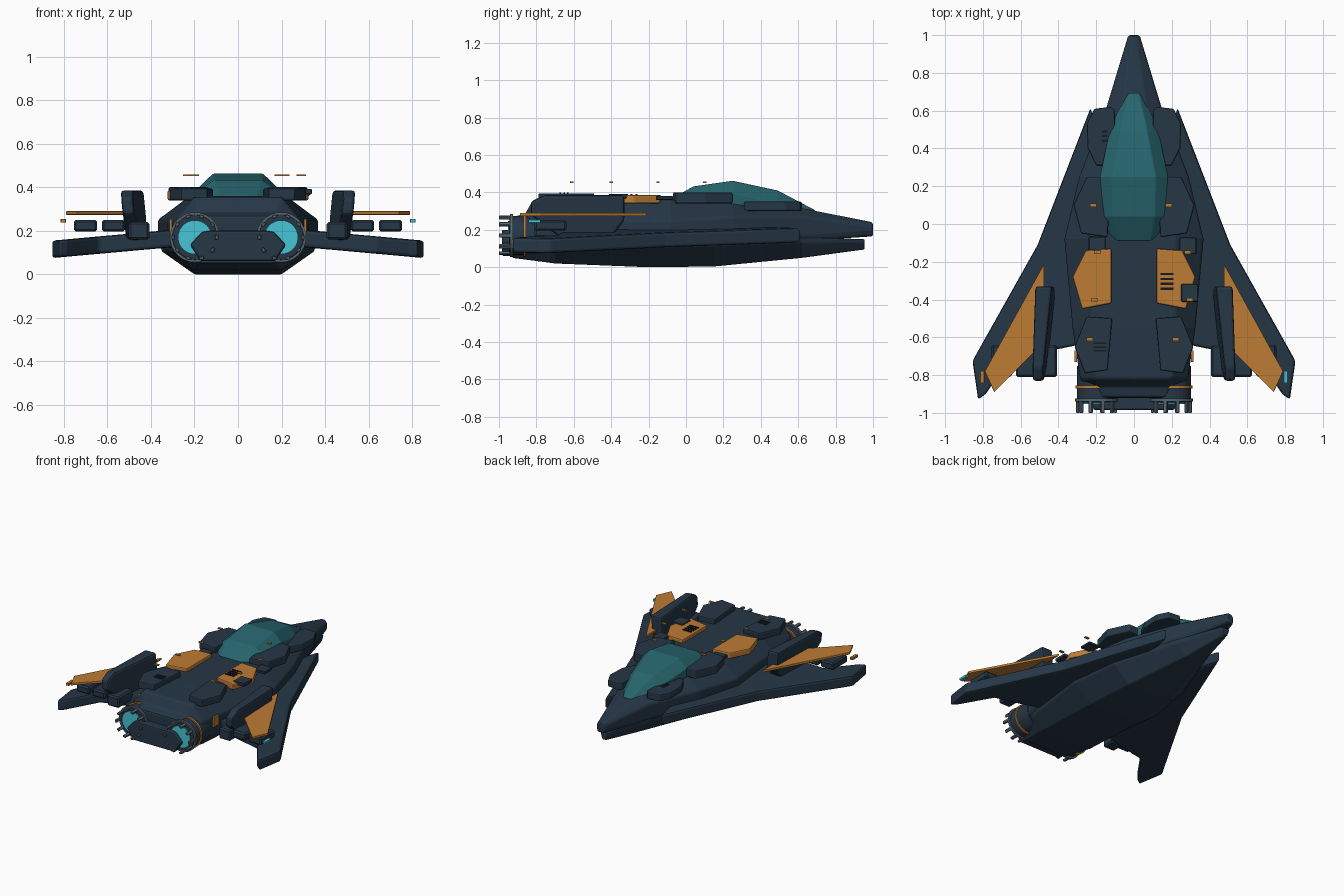
import bpy, bmesh, math
from mathutils import Matrix, Vector

cube = bpy.data.objects.get("Cube")
if cube:
    bpy.data.objects.remove(cube, do_unlink=True)


def material(name, rgb, rough=0.6):
    m = bpy.data.materials.new(name)
    m.use_nodes = True
    m.diffuse_color = (*rgb, 1)
    node = m.node_tree.nodes["Principled BSDF"]
    node.inputs["Base Color"].default_value = (*rgb, 1)
    node.inputs["Roughness"].default_value = rough
    return m


NAVY = material("navy hull", (0.019, 0.038, 0.062))
ORANGE = material("orange panel", (0.51, 0.2, 0.035))
TEAL = material("teal canopy", (0.02, 0.13, 0.155))
CYAN = material("cyan glow", (0.06, 0.56, 0.68))
GREY = material("grey metal", (0.1, 0.13, 0.16))
BLACK = material("black slat", (0.007, 0.011, 0.016))


def finish(bm, name, mat, bevel=0.0, segments=2):
    bmesh.ops.recalc_face_normals(bm, faces=bm.faces)
    mesh = bpy.data.meshes.new(name)
    bm.to_mesh(mesh)
    bm.free()
    mesh.materials.append(mat)
    ob = bpy.data.objects.new(name, mesh)
    bpy.context.collection.objects.link(ob)
    if bevel:
        mod = ob.modifiers.new("Bevel", "BEVEL")
        mod.width = bevel
        mod.segments = segments
        mod.limit_method = "ANGLE"
        mod.angle_limit = math.radians(25)
    return ob


def loft(name, sections, mat, bevel=0.0):
    """Skin across sections: (y, [(half width, z), ...] from top to bottom)."""
    bm = bmesh.new()
    rings = []
    for y, prof in sections:
        loop = [(x, z) for x, z in prof] + [(-x, z) for x, z in reversed(prof)]
        rings.append([bm.verts.new((x, y, z)) for x, z in loop])
    for a, b in zip(rings, rings[1:]):
        for i in range(len(a)):
            j = (i + 1) % len(a)
            bm.faces.new((a[i], a[j], b[j], b[i]))
    bm.faces.new(rings[0])
    bm.faces.new(rings[-1])
    return finish(bm, name, mat, bevel)


def prism(name, pts, lo, hi, mat, bevel=0.0, side=1, warp=None):
    """Extrude an xy outline from lo to hi; side -1 mirrors, warp moves points."""
    bm = bmesh.new()
    rows = []
    for z in (lo, hi):
        row = []
        for x, y in pts:
            p = Vector((x, y, z))
            p = warp(p) if warp else p
            row.append(bm.verts.new((p.x * side, p.y, p.z)))
        rows.append(row)
        bm.faces.new(row)
    for i in range(len(pts)):
        j = (i + 1) % len(pts)
        bm.faces.new((rows[0][i], rows[0][j], rows[1][j], rows[1][i]))
    return finish(bm, name, mat, bevel)


def box(name, centre, size, mat, bevel=0.0, turn=None):
    bm = bmesh.new()
    bmesh.ops.create_cube(bm, size=1)
    m = Matrix.Translation(centre) @ (turn or Matrix()) @ Matrix.Diagonal((*size, 1))
    bmesh.ops.transform(bm, matrix=m, verts=bm.verts)
    return finish(bm, name, mat, bevel, 1)


def drum(name, x, y0, y1, z, r, mat, bevel=0.0):
    bm = bmesh.new()
    bmesh.ops.create_cone(bm, cap_ends=True, segments=32, radius1=r, radius2=r, depth=abs(y1 - y0))
    m = Matrix.Translation((x, (y0 + y1) / 2, z)) @ Matrix.Rotation(math.pi / 2, 4, "X")
    bmesh.ops.transform(bm, matrix=m, verts=bm.verts)
    return finish(bm, name, mat, bevel)


# Upper and lower fuselage
upper = [(1.0, .015, .03, .24, .22, .165), (.62, .07, .145, .315, .27, .14),
         (.25, .16, .29, .35, .27, .12), (-.08, .22, .368, .36, .25, .11),
         (-.55, .22, .325, .36, .25, .11), (-.82, .2, .285, .355, .25, .1),
         (-.86, .18, .25, .285, .22, .1), (-.92, .17, .22, .27, .2, .1)]
loft("upper_fuselage", [(y, [(wt, zt), (w, zs), (w, zl + .03), (w * .88, zl)])
                        for y, wt, w, zt, zs, zl in upper], NAVY, .012)
lower = [(.955, .03, .015, .15, .095), (.62, .14, .07, .16, .05), (.15, .31, .17, .15, .004),
         (-.2, .36, .2, .14, 0), (-.7, .29, .2, .13, .02), (-.93, .22, .17, .12, .05)]
loft("lower_fuselage", [(y, [(w, zt), (w * .97, zt * .75 + zb * .25), (wb, zb)])
                        for y, w, wb, zt, zb in lower], NAVY, .012)

# Canopy
canopy = [(.69, .025, .045, .305, .29), (.49, .07, .13, .41, .34), (.25, .115, .18, .462, .4),
          (.04, .11, .172, .432, .39), (-.09, .085, .115, .36, .345)]
loft("canopy", [(y, [(wt, zt), (w, zs), (w, .28)]) for y, wt, w, zt, zs in canopy], TEAL, .006)

# Tail block between the engines
tail = [(.13, .2), (.165, .195), (.22, .135), (.17, .06)]
loft("tail_block", [(-.8, tail), (-.985, tail)], NAVY, .01)

wing = [(.2, .5), (.23, .615), (.51, -.11), (.855, -.725), (.825, -.93), (.785, -.9),
        (.64, -.69), (.39, -.66), (.2, -.62)]
wing_plate = [(.476, -.21), (.79, -.78), (.74, -.89), (.52, -.67), (.476, -.4)]
fin = [(.16, -.4), (.25, -.33), (.385, -.33), (.385, -.76), (.35, -.83), (.28, -.83), (.15, -.66)]
hull_panels = [
    ("front_panel", [(.1, .6), (.12, .62), (.21, .61), (.25, .53), (.245, .4), (.2, .31), (.1, .31)],
     .3, .35, NAVY),
    ("middle_panel", [(.12, .25), (.25, .25), (.32, .1), (.28, -.05), (.14, -.07)], .34, .4, NAVY),
    ("orange_hull_panel", [(.12, -.13), (.255, -.14), (.325, -.28), (.275, -.45), (.12, -.42)],
     .34, .385, ORANGE),
    ("rear_panel", [(.115, -.5), (.25, -.49), (.315, -.65), (.26, -.79), (.14, -.775)], .34, .395, NAVY)]


def droop(p):
    return Vector((p.x, p.y, p.z - .09 * (p.x - .35)))


def fin_warp(p):
    # Outline is (height, length); thins and drifts outward toward the tail
    back = -.33 - p.y
    x = .455 + .1 * (p.x - .15) + .07 * back + p.z * (1 - .8 * back)
    return Vector((x, p.y, p.x))


for s, tag in ((1, "left"), (-1, "right")):
    prism(f"{tag}_wing", wing, .12, .2, NAVY, .014, s, droop)
    prism(f"{tag}_wing_plate", wing_plate, .273, .29, ORANGE, .003, s)
    prism(f"{tag}_fin", fin, -.045, .045, NAVY, .014, s, fin_warp)
    for name, pts, lo, hi, mat in hull_panels:
        prism(f"{tag}_{name}", pts, lo, hi, mat, .008, s)
    # Pods above the trailing edge
    for i, x in enumerate((.455, .572, .7)):
        box(f"{tag}_pod_{i + 1}", (x * s, -.725, .2 if i == 0 else .223),
            (.095 if i == 0 else .107, .17, .08 if i == 0 else .055), NAVY, .01)
    box(f"{tag}_wing_light", (.803 * s, -.81, .246), (.024, .066, .018), CYAN if s > 0 else ORANGE, .002)
    box(f"{tag}_side_marker", (.308 * s, -.7, .22), (.012, .06, .07), ORANGE)
    # Engine with rings, glowing nozzle and surrounding lugs
    ex, ez = .198 * s, .17
    drum(f"{tag}_engine", ex, -.75, -.945, ez, .104, NAVY, .006)
    drum(f"{tag}_engine_orange_ring", ex, -.855, -.87, ez, .113, ORANGE)
    drum(f"{tag}_engine_grey_ring", ex, -.925, -.94, ez, .115, GREY)
    drum(f"{tag}_engine_glow", ex, -.94, -.952, ez, .078, CYAN)
    for i in range(10):
        turn = Matrix.Rotation(math.tau * (i + .5) / 10, 4, "Y")
        pos = Vector((ex, -.965, ez)) + turn @ Vector((0, 0, .1))
        box(f"{tag}_engine_lug_{i + 1}", pos, (.022, .07, .016), GREY, .003, turn)

# Small floating markers above the deck
for i, (x, y) in enumerate(((-.215, .1), (.185, .1), (-.195, -.15), (.285, -.15),
                            (-.21, -.4), (.295, -.4), (-.235, -.61), (.22, -.61))):
    box(f"deck_marker_{i + 1}", (x, y, .455), (.034, .018, .007), ORANGE)

# Vent slats
for i in range(4):
    box(f"orange_panel_slat_{i + 1}", (.175, -.265 - .026 * i, .387), (.07, .012, .008), BLACK)
for i in range(3):
    box(f"rear_panel_slat_{i + 1}", (-.18, -.632 - .02 * i, .396), (.07, .008, .006), BLACK)
    box(f"front_panel_slat_{i + 1}", (-.155, .44 + .025 * i, .351), (.03, .01, .006), BLACK)

# Deck hatches
box("rear_hatch", (.295, -.365, .38), (.09, .095, .025), NAVY, .004)
box("front_hatch", (.285, -.115, .37), (.09, .09, .02), NAVY, .004)
box("right_hatch", (-.195, -.105, .36), (.09, .075, .02), NAVY, .004)
